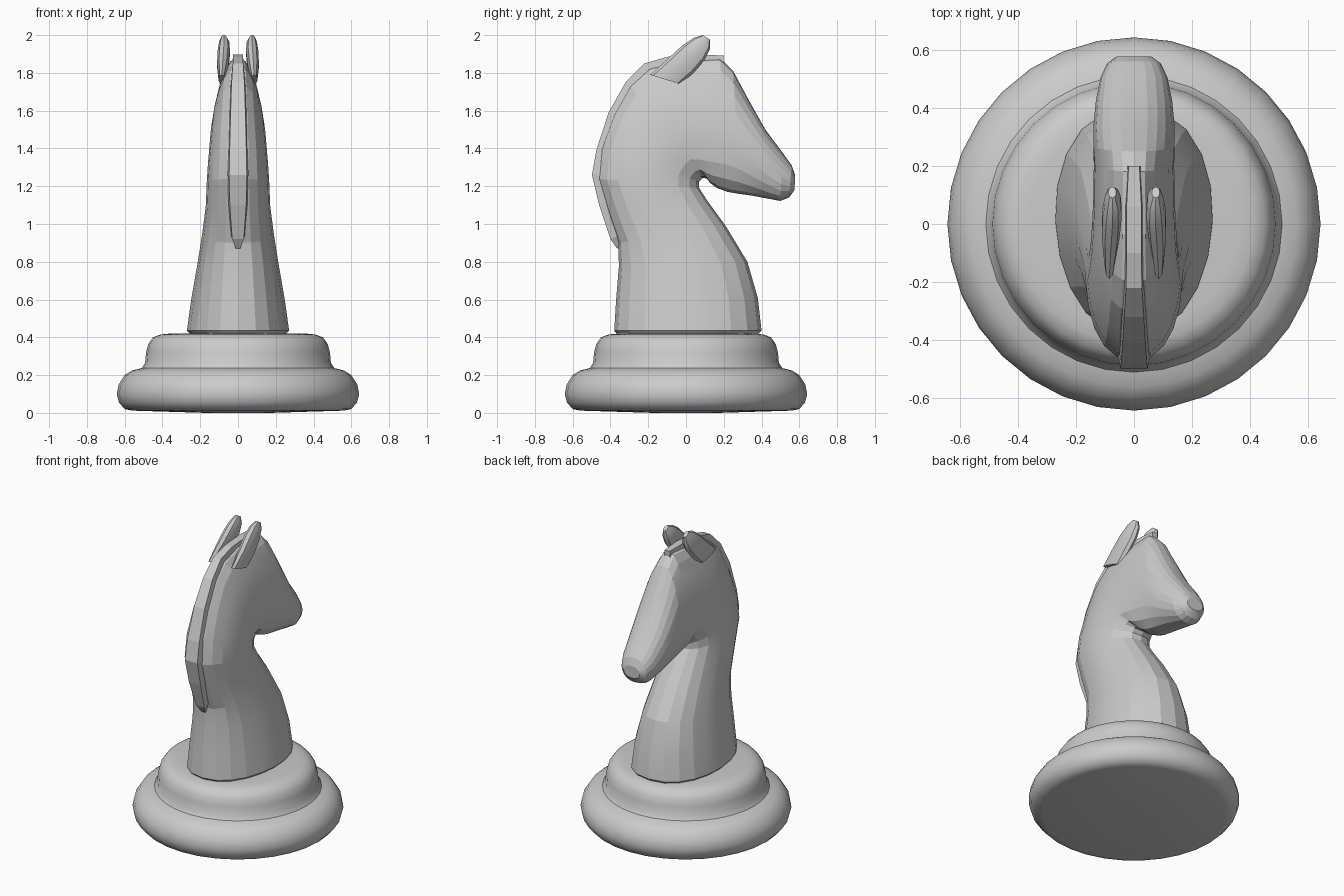
import bpy, bmesh, math

cube = bpy.data.objects.get("Cube")
if cube:
    bpy.data.objects.remove(cube, do_unlink=True)

grey = bpy.data.materials.new("light grey")
grey.use_nodes = True
grey.diffuse_color = (0.6, 0.6, 0.6, 1)
grey.node_tree.nodes["Principled BSDF"].inputs["Base Color"].default_value = (0.6, 0.6, 0.6, 1)


def finish(name, bm, angle=None):
    bmesh.ops.recalc_face_normals(bm, faces=bm.faces)
    mesh = bpy.data.meshes.new(name)
    bm.to_mesh(mesh)
    bm.free()
    mesh.materials.append(grey)
    obj = bpy.data.objects.new(name, mesh)
    bpy.context.collection.objects.link(obj)
    if angle:
        bpy.ops.object.select_all(action="DESELECT")
        obj.select_set(True)
        bpy.context.view_layer.objects.active = obj
        bpy.ops.object.shade_smooth_by_angle(angle=math.radians(angle))
    return obj


def skin(bm, rings):
    """Bridge closed rings of points and cap both ends."""
    loops = [[bm.verts.new(p) for p in ring] for ring in rings]
    n = len(loops[0])
    for a, b in zip(loops, loops[1:]):
        for i in range(n):
            j = (i + 1) % n
            bm.faces.new((a[i], a[j], b[j], b[i]))
    bm.faces.new(loops[0])
    bm.faces.new(loops[-1])


def oval(outer, inner, width, taper=0, x=0, n=20, power=0.85):
    """Oval ring spanning two (y, z) points, narrowed towards the outer one."""
    ring = []
    for i in range(n):
        a = math.tau * i / n
        t = (1 + math.cos(a)) / 2
        s = math.sin(a)
        side = math.copysign(abs(s) ** power, s) * width * (1 - taper * t)
        ring.append((x + side, inner[0] + (outer[0] - inner[0]) * t,
                     inner[1] + (outer[1] - inner[1]) * t))
    return ring


# Turned base
profile = [(0.17, 0), (0.56, 0.012), (0.6, 0.02), (0.63, 0.055), (0.642, 0.1),
           (0.632, 0.15), (0.6, 0.2), (0.56, 0.225), (0.51, 0.237), (0.492, 0.265),
           (0.487, 0.32), (0.475, 0.365), (0.45, 0.4), (0.41, 0.415), (0.36, 0.42)]
bm = bmesh.new()
skin(bm, [[(r * math.cos(math.tau * i / 32), r * math.sin(math.tau * i / 32), z)
           for i in range(32)] for r, z in profile])
finish("base", bm, 40)

# Neck and head: back/crown point, chest/jaw point, half width, taper
sections = [
    ((-0.36, 0.415), (0.38, 0.415), 0.265, 0.1),
    ((-0.38, 0.435), (0.4, 0.435), 0.285, 0.1),
    ((-0.37, 0.6), (0.38, 0.61), 0.26, 0.1),
    ((-0.355, 0.78), (0.325, 0.8), 0.22, 0.05),
    ((-0.36, 0.9), (0.21, 0.99), 0.195, 0.05),
    ((-0.42, 1.07), (0.115, 1.12), 0.175, 0.05),
    ((-0.47, 1.24), (0.07, 1.19), 0.17, 0.05),
    ((-0.455, 1.4), (0.07, 1.225), 0.168, 0.1),
    ((-0.39, 1.58), (0.09, 1.245), 0.168, 0.2),
    ((-0.3, 1.74), (0.11, 1.24), 0.17, 0.3),
    ((-0.2, 1.83), (0.13, 1.215), 0.17, 0.35),
    ((-0.04, 1.875), (0.165, 1.19), 0.168, 0.38),
    ((0.18, 1.88), (0.22, 1.17), 0.166, 0.38),
    ((0.25, 1.81), (0.28, 1.16), 0.163, 0.3),
    ((0.33, 1.66), (0.35, 1.15), 0.155, 0.2),
    ((0.42, 1.5), (0.43, 1.135), 0.138, 0.1),
    ((0.51, 1.38), (0.5, 1.122), 0.115, 0),
    ((0.56, 1.31), (0.545, 1.14), 0.092, 0),
    ((0.577, 1.26), (0.575, 1.18), 0.06, 0),
]
bm = bmesh.new()
skin(bm, [oval(*s) for s in sections])
finish("neck_and_head", bm, 12)

# Mane: raised strip along the crest, as y, z, half width
crest = [(0.2, 1.892, 0.022), (0.06, 1.897, 0.03), (-0.1, 1.885, 0.03), (-0.22, 1.85, 0.032),
         (-0.32, 1.75, 0.04), (-0.41, 1.59, 0.046), (-0.475, 1.39, 0.052),
         (-0.498, 1.26, 0.055), (-0.46, 1.1, 0.051), (-0.4, 0.92, 0.036), (-0.365, 0.87, 0.015)]
rings = []
for k, (y, z, w) in enumerate(crest):
    y0, z0, _ = crest[max(k - 1, 0)]
    y1, z1, _ = crest[min(k + 1, len(crest) - 1)]
    length = math.hypot(y1 - y0, z1 - z0)
    iy, iz = -(z1 - z0) / length, (y1 - y0) / length
    rings.append([(sx * w * f, y + iy * d, z + iz * d)
                  for sx, f, d in ((-1, 0.85, 0), (1, 0.85, 0), (1, 1.1, 0.07), (-1, 1.1, 0.07))])
bm = bmesh.new()
skin(bm, rings)
finish("mane", bm)

# Ears: rear point, front point, half width, sideways offset
ear = [((-0.19, 1.79), (-0.03, 1.74), 0.018, 0.085), ((-0.09, 1.88), (0.04, 1.80), 0.032, 0.08),
       ((-0.02, 1.945), (0.1, 1.87), 0.034, 0.075), ((0.04, 1.985), (0.128, 1.93), 0.028, 0.073),
       ((0.09, 2.0), (0.128, 1.975), 0.014, 0.075)]
for side, label in ((1, "left"), (-1, "right")):
    bm = bmesh.new()
    skin(bm, [oval(a, b, w, 0, side * x, 10) for a, b, w, x in ear])
    finish(label + "_ear", bm, 30)
